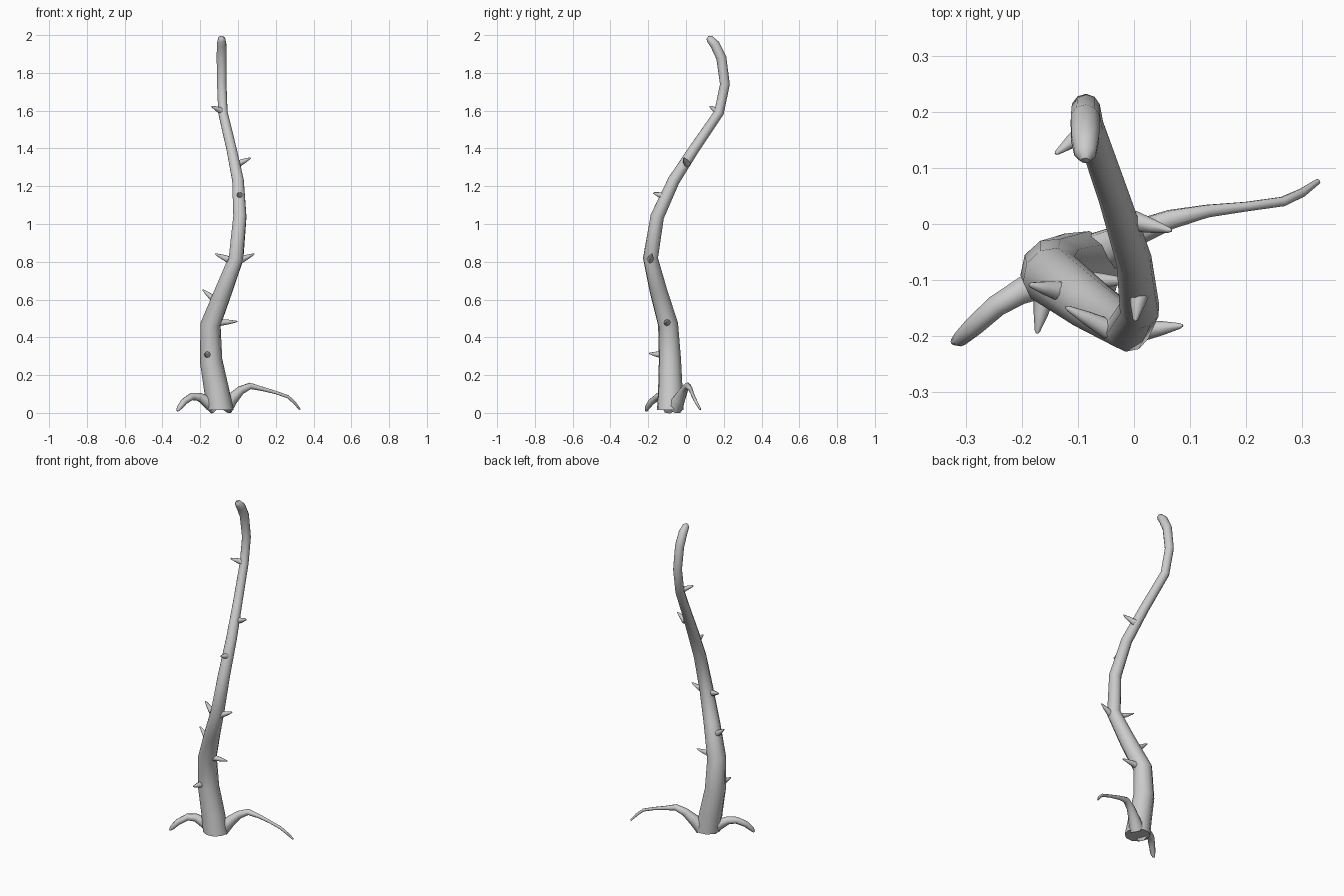
import bpy, bmesh, math
from mathutils import Vector


def finish(name, bm):
    bmesh.ops.recalc_face_normals(bm, faces=bm.faces)
    me = bpy.data.meshes.new(name)
    bm.to_mesh(me)
    bm.free()
    ob = bpy.data.objects.new(name, me)
    bpy.context.collection.objects.link(ob)
    bpy.ops.object.select_all(action='DESELECT')
    ob.select_set(True)
    bpy.context.view_layer.objects.active = ob
    bpy.ops.object.shade_smooth_by_angle(angle=math.radians(50))
    return ob


def tube(name, points, sides, start_dir=None):
    """Tapered tube along (x, y, z, radius) points, capped at both ends."""
    bm = bmesh.new()
    pos = [Vector(p[:3]) for p in points]
    n = len(pos)
    u, rings = Vector((1, 0.1, 0)), []
    if abs((pos[-1] - pos[0]).normalized().x) > 0.8:
        u = Vector((0, 1, 0))
    for i, p in enumerate(pos):
        a = (p - pos[i - 1]).normalized() if i else Vector()
        b = (pos[i + 1] - p).normalized() if i < n - 1 else Vector()
        t = (a + b).normalized()
        if i == 0 and start_dir:
            t = Vector(start_dir)
        u = (u - t * u.dot(t)).normalized()
        v = t.cross(u)
        r = points[i][3]
        rings.append([bm.verts.new(p + r * (u * math.cos(k * math.tau / sides)
                                            + v * math.sin(k * math.tau / sides)))
                      for k in range(sides)])
    for r0, r1 in zip(rings, rings[1:]):
        for k in range(sides):
            m = (k + 1) % sides
            bm.faces.new((r0[k], r0[m], r1[m], r1[k]))
    bm.faces.new(rings[0])
    bm.faces.new(rings[-1])
    return finish(name, bm)


# Main winding stem
tube("stem", [
    (-0.095, -0.083, 0.015, 0.072), (-0.115, -0.083, 0.13, 0.066),
    (-0.143, -0.085, 0.28, 0.06), (-0.145, -0.095, 0.47, 0.054),
    (-0.075, -0.147, 0.65, 0.047), (-0.01, -0.188, 0.82, 0.040),
    (0.01, -0.152, 1.04, 0.036), (0.0, -0.065, 1.23, 0.032),
    (-0.035, 0.045, 1.40, 0.028), (-0.08, 0.175, 1.59, 0.026),
    (-0.086, 0.206, 1.74, 0.026), (-0.087, 0.187, 1.88, 0.027),
    (-0.087, 0.153, 1.95, 0.026), (-0.087, 0.125, 1.98, 0.02),
    (-0.087, 0.113, 1.988, 0.008)], 10, (0, 0, 1))

# Two roots at the foot
tube("root_right", [
    (-0.07, -0.06, 0.03, 0.045), (-0.03, -0.035, 0.075, 0.032),
    (0.015, -0.012, 0.12, 0.023), (0.065, 0.008, 0.143, 0.018),
    (0.13, 0.023, 0.127, 0.012), (0.20, 0.031, 0.108, 0.009),
    (0.265, 0.040, 0.085, 0.009), (0.30, 0.056, 0.053, 0.008),
    (0.328, 0.076, 0.018, 0.005)], 8)
tube("root_left", [
    (-0.12, -0.085, 0.03, 0.04), (-0.165, -0.103, 0.06, 0.03),
    (-0.205, -0.122, 0.085, 0.023), (-0.245, -0.146, 0.087, 0.020),
    (-0.285, -0.182, 0.06, 0.018), (-0.31, -0.205, 0.028, 0.014),
    (-0.322, -0.210, 0.01, 0.006)], 8)

# Thorns: base, tip
thorns = [
    ((-0.16, -0.13, 0.308), (-0.173, -0.195, 0.315)),
    ((-0.10, -0.10, 0.478), (-0.003, -0.102, 0.484)),
    ((-0.13, -0.12, 0.605), (-0.187, -0.108, 0.652)),
    ((-0.045, -0.188, 0.81), (-0.122, -0.148, 0.842)),
    ((0.015, -0.19, 0.81), (0.087, -0.181, 0.842)),
    ((0.01, -0.12, 1.148), (0.002, -0.173, 1.165)),
    ((0.0, 0.005, 1.318), (0.067, -0.012, 1.35)),
    ((-0.085, 0.168, 1.597), (-0.14, 0.125, 1.623)),
]
for i, (b, t) in enumerate(thorns):
    b, t = Vector(b), Vector(t)
    m = b.lerp(t, 0.5)
    tube(f"thorn_{i + 1}", [(*b, 0.019), (*m, 0.0125), (*b.lerp(t, 0.93), 0.005),
                            (*t, 0.002)], 8)
